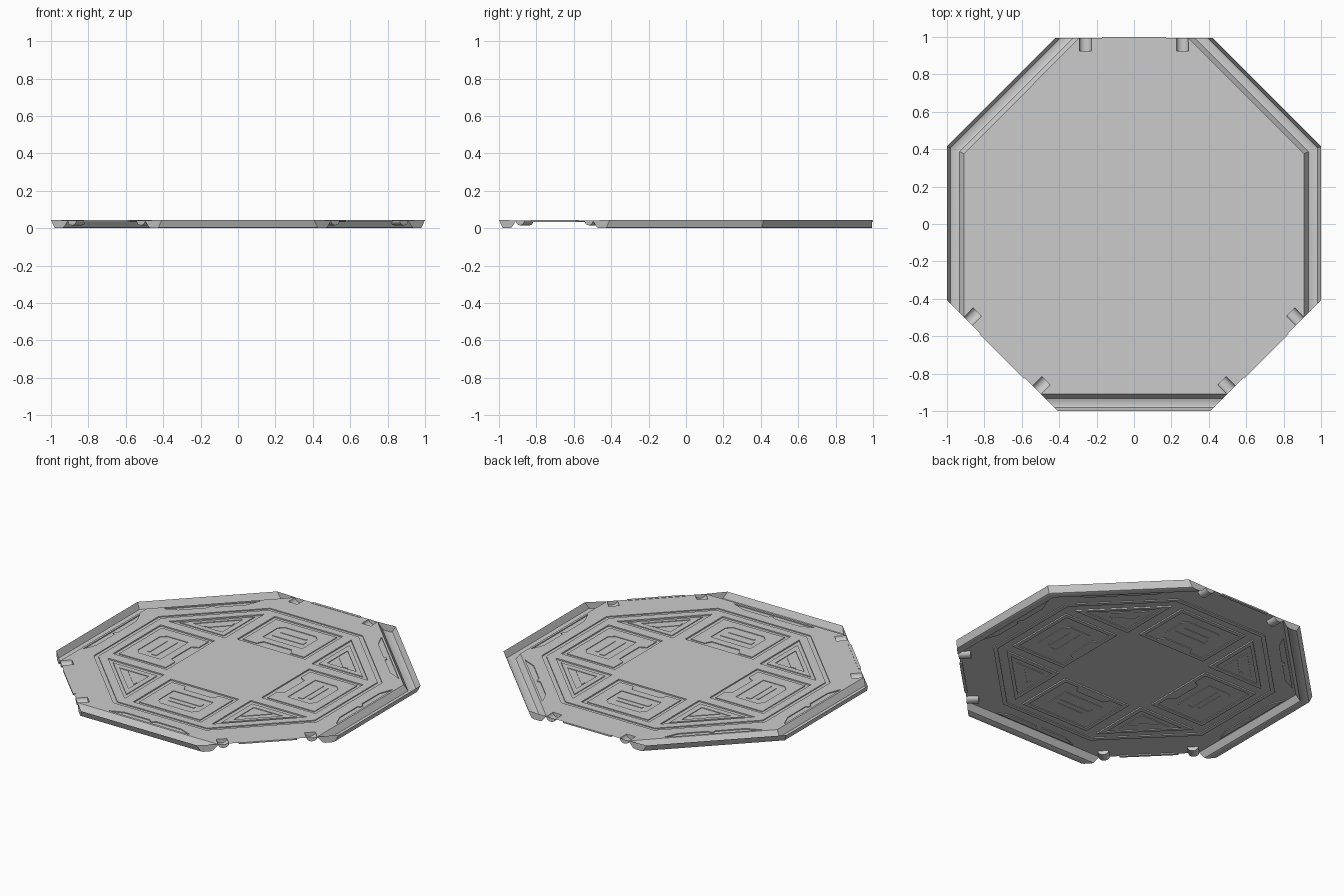
import bpy, bmesh
from math import sin, cos, pi, radians

if "Cube" in bpy.data.objects:
    bpy.data.objects.remove(bpy.data.objects["Cube"])

FLOOR, TOP, EDGE, INNER = 0.041, 0.045, 0.995, 0.908
OPEN = (2, 5, 7)            # sides without a gutter
S = cos(pi / 4)


def side(k, d, t, z=None):
    """Point at distance d outward and t along octagon side k."""
    a = k * pi / 4
    p = (d * cos(a) - t * sin(a), d * sin(a) + t * cos(a))
    return p if z is None else (*p, z)


def meet(d, other):
    """Distance along a side where it meets its neighbour."""
    return (other - d * S) / S


def finish(bm, name, smooth=False):
    bmesh.ops.remove_doubles(bm, verts=bm.verts, dist=1e-5)
    me = bpy.data.meshes.new(name)
    bm.to_mesh(me)
    bm.free()
    ob = bpy.data.objects.new(name, me)
    bpy.context.collection.objects.link(ob)
    if smooth:
        bpy.context.view_layer.objects.active = ob
        ob.select_set(True)
        bpy.ops.object.shade_smooth_by_angle(angle=radians(35))
        ob.select_set(False)
    return ob


def terrace(bm, outline, z, children=()):
    """Flat area with vertical-walled steps; child = (outline, dz, children)."""
    edges = []
    for loop in [outline] + [c[0] for c in children]:
        vs = [bm.verts.new((*p, z)) for p in loop]
        edges += [bm.edges.new((vs[i - 1], vs[i])) for i in range(len(vs))]
    res = bmesh.ops.triangle_fill(bm, edges=edges, use_beauty=True, normal=(0, 0, 1))
    for f in [g for g in res["geom"] if isinstance(g, bmesh.types.BMFace)]:
        f.normal_update()
        if f.normal.z < 0:
            f.normal_flip()
    for loop, dz, sub in children:
        for i in range(len(loop)):
            a, b = loop[i - 1], loop[i]
            bm.faces.new([bm.verts.new(c) for c in
                          ((*a, z), (*b, z), (*b, z + dz), (*a, z + dz))])
        terrace(bm, loop, z + dz, sub)


def octagon(r):
    return [side(k, r, meet(r, r)) for k in range(8)]


def on_side(k, pts):
    return [side(k, d, t) for d, t in pts]


def box(k, d0, d1, t0, t1):
    return on_side(k, [(d0, t0), (d1, t0), (d1, t1), (d0, t1)])


# Inlaid floor panels: rectangles on the axes, triangles on the diagonals
def rect_panel(k):
    bars = [(box(k, 0.50, 0.535, -0.11, 0.11), -0.004, ()),
            (box(k, 0.56, 0.575, -0.09, 0.09), -0.004, ())]
    inner = on_side(k, [(0.45, -0.14), (0.60, -0.14), (0.63, -0.11),
                        (0.63, 0.11), (0.60, 0.14), (0.45, 0.14)])
    raised = on_side(k, [(0.36, -0.215), (0.69, -0.215), (0.69, 0.215), (0.36, 0.215),
                         (0.36, 0.12), (0.40, 0.10), (0.40, -0.10), (0.36, -0.12)])
    return (box(k, 0.335, 0.715, -0.24, 0.24), -0.008,
            [(raised, 0.005, [(inner, -0.004, [(b[0], 0.003, ()) for b in bars])])])


def triangle(k, tip, base):
    return on_side(k, [(tip, 0), (base, -(base - tip)), (base, base - tip)])


def tri_panel(k):
    bar = on_side(k, [(0.605, -0.07), (0.63, -0.09), (0.63, 0.09), (0.605, 0.07)])
    return (triangle(k, 0.435, 0.715), -0.008,
            [(triangle(k, 0.475, 0.695), 0.005,
              [(triangle(k, 0.525, 0.67), -0.004, [(bar, 0.003, ())])])])


# Floor outline with peg notches on the open sides
PEGS, R, BACK = (-0.26, 0.26), 0.032, 0.925
reach = [EDGE if k in OPEN else INNER for k in range(8)]
outline = []
for k in range(8):
    if k in OPEN:
        for t in PEGS:
            outline += on_side(k, [(EDGE, t - R), (BACK, t - R), (BACK, t + R), (EDGE, t + R)])
    outline.append(side(k, reach[k], meet(reach[k], reach[(k + 1) % 8])))

# Long shallow dips beside the gutters
dips = [(on_side(k, [(0.895, -0.29), (0.895, 0.29), (0.86, 0.20), (0.86, 0.02), (0.875, 0.01),
                     (0.875, -0.01), (0.86, -0.02), (0.86, -0.20)]), -0.006, ())
        for k in range(8) if k not in OPEN]
panels = [rect_panel(k) if k % 2 == 0 else tri_panel(k) for k in range(8)]
centre = (octagon(0.765), 0.006, panels)
frame = (octagon(0.79), -0.006, [centre])
bm = bmesh.new()
terrace(bm, outline, FLOOR, dips + [frame])
finish(bm, "floor_plate")

# Gutters around the closed sides
PROFILE = [(1.0, TOP), (0.982, 0.004), (0.972, 0.0), (0.942, 0.0), (0.932, 0.004), (INNER, FLOOR)]
for k in range(8):
    if k in OPEN:
        continue
    bm = bmesh.new()
    ends = []
    for sgn in (-1, 1):
        is_open = (k + sgn) % 8 in OPEN
        row = [bm.verts.new(side(k, d, sgn * meet(d, EDGE if is_open else d), z))
               for d, z in PROFILE]
        ends.append(row)
        if is_open:
            bm.faces.new([bm.verts.new(v.co) for v in row])
    a, b = ends
    for i in range(len(PROFILE) - 1):
        bm.faces.new((a[i], a[i + 1], b[i + 1], b[i]))
    finish(bm, f"gutter_{k}", True)

# Half-round sockets and the edge tab on each open side
for k in OPEN:
    bm = bmesh.new()
    for t in PEGS:
        arc = [(t + R * cos(i * pi / 12), FLOOR - 0.8 * R * sin(i * pi / 12)) for i in range(13)]
        rows = [[bm.verts.new(side(k, d, u, z)) for u, z in arc] for d in (BACK, EDGE)]
        for i in range(12):
            bm.faces.new((rows[0][i], rows[0][i + 1], rows[1][i + 1], rows[1][i]))
        for row in rows:
            bm.faces.new(row)
    finish(bm, f"peg_sockets_{k}", True)

    bm = bmesh.new()
    low, high = [[bm.verts.new(side(k, d, t, z)) for d, t in
                  ((EDGE - 0.012, -0.17), (1.0, -0.17), (1.0, 0.17), (EDGE - 0.012, 0.17))]
                 for z in (0.034, 0.043)]
    bm.faces.new(low[::-1])
    bm.faces.new(high)
    for i in range(4):
        bm.faces.new((low[i - 1], low[i], high[i], high[i - 1]))
    finish(bm, f"edge_tab_{k}")
